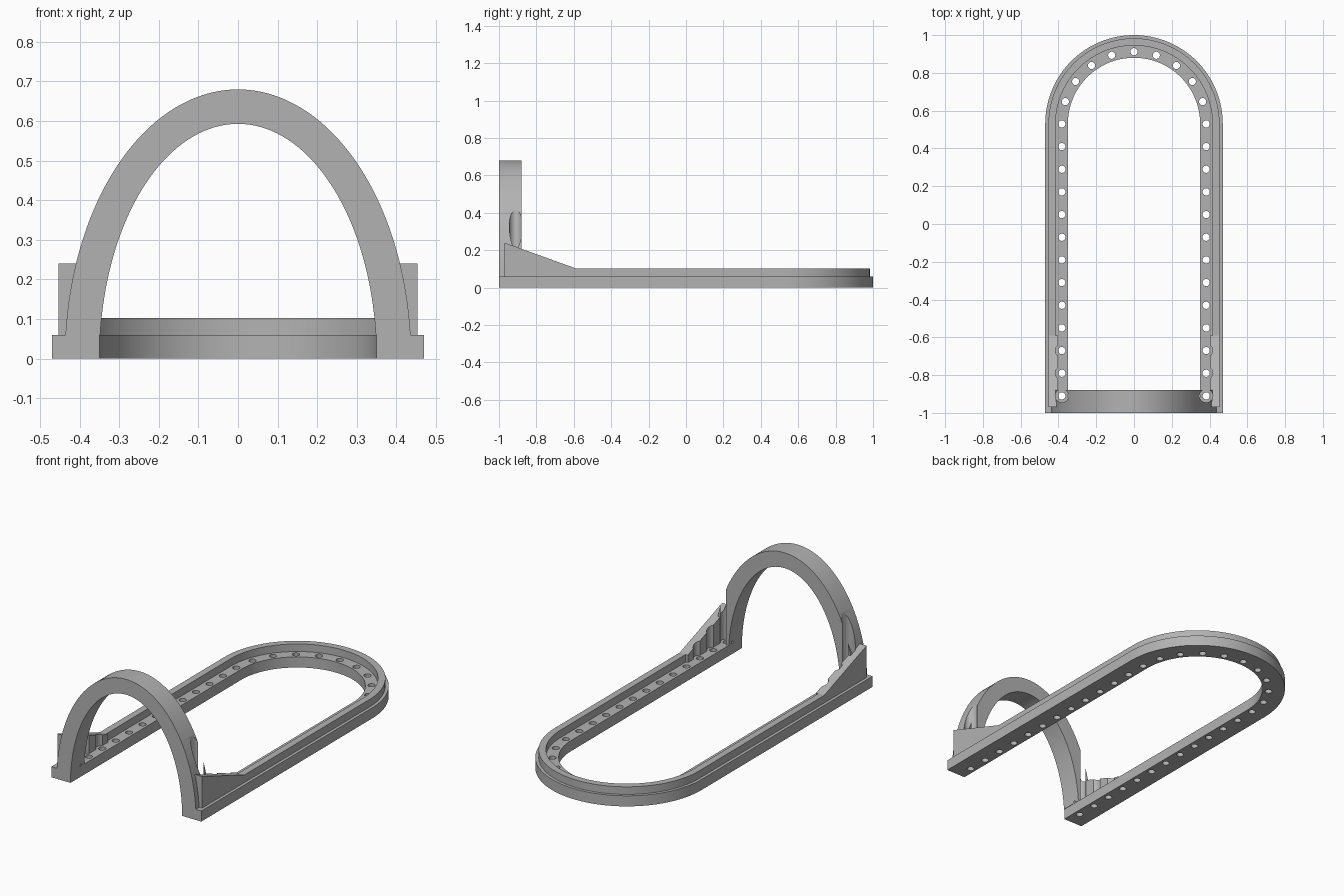
import bpy
import bmesh
from math import sin, cos, pi, asin, radians
from mathutils import Vector

cube = bpy.data.objects.get("Cube")
if cube:
    bpy.data.objects.remove(cube, do_unlink=True)

FRONT, BEND = -1.0, 0.53        # straight ends and centre of the rounded end
FLOOR = 0.06                    # frame thickness
BOLT_X = 0.382

grey = bpy.data.materials.new("plain_grey")
grey.use_nodes = True
grey.diffuse_color = (0.45, 0.45, 0.45, 1)
grey.node_tree.nodes["Principled BSDF"].inputs["Base Color"].default_value = (0.45, 0.45, 0.45, 1)


def finish(name, bm):
    bmesh.ops.recalc_face_normals(bm, faces=bm.faces)
    mesh = bpy.data.meshes.new(name)
    bm.to_mesh(mesh)
    bm.free()
    mesh.materials.append(grey)
    obj = bpy.data.objects.new(name, mesh)
    bpy.context.collection.objects.link(obj)
    return obj


def extrude(bm, offset):
    """Thicken every face of a flat sheet into a solid."""
    geom = bmesh.ops.extrude_face_region(bm, geom=bm.faces[:], use_keep_orig=True)["geom"]
    verts = [v for v in geom if isinstance(v, bmesh.types.BMVert)]
    bmesh.ops.translate(bm, verts=verts, vec=offset)


def band(name, outer, inner, offset):
    """Solid strip between two matching open paths."""
    bm = bmesh.new()
    a = [bm.verts.new(p) for p in outer]
    b = [bm.verts.new(p) for p in inner]
    for i in range(len(a) - 1):
        bm.faces.new((a[i], a[i + 1], b[i + 1], b[i]))
    extrude(bm, offset)
    return finish(name, bm)


def u_path(radius, start, z, steps=64):
    arc = [Vector((radius * cos(pi * i / steps), BEND + radius * sin(pi * i / steps), z))
           for i in range(steps + 1)]
    return [Vector((radius, start, z))] + arc + [Vector((-radius, start, z))]


def arch_path(a, b, steps=72):
    t0 = asin(FLOOR / b)
    angles = [t0 + (pi - 2 * t0) * i / steps for i in range(steps + 1)]
    return [Vector((a * cos(t), FRONT, b * sin(t))) for t in angles]


def pins(name, places, radius, low, high):
    bm = bmesh.new()
    for x, y in places:
        made = bmesh.ops.create_cone(bm, cap_ends=True, segments=32, radius1=radius,
                                     radius2=radius, depth=high - low)
        bmesh.ops.translate(bm, verts=made["verts"], vec=(x, y, (low + high) / 2))
    obj = finish(name, bm)
    obj.hide_render = True
    return obj


def cut(obj, cutter):
    mod = obj.modifiers.new("cut", "BOOLEAN")
    mod.operation = "DIFFERENCE"
    mod.solver = "EXACT"
    mod.object = cutter
    bpy.context.view_layer.objects.active = obj
    bpy.ops.object.modifier_apply(modifier=mod.name)


# U-shaped base frame and its raised rim
frame = band("base_frame", u_path(0.47, FRONT, 0), u_path(0.35, FRONT, 0), (0, 0, FLOOR))
rim = band("raised_rim", u_path(0.453, -0.59, FLOOR), u_path(0.415, -0.59, FLOOR), (0, 0, 0.043))

# Elliptical front arch
arch = band("front_arch", arch_path(0.4375, 0.68), arch_path(0.35, 0.593), (0, 0.12, 0))

# Sloped gussets behind the arch
gussets = []
for side, name in ((1, "left_gusset"), (-1, "right_gusset")):
    bm = bmesh.new()
    profile = [(-0.97, FLOOR), (-0.59, FLOOR), (-0.59, 0.103), (-0.97, 0.24)]
    bm.faces.new([bm.verts.new((side * 0.402, y, z)) for y, z in profile])
    extrude(bm, (side * 0.051, 0, 0))
    gussets.append(finish(name, bm))

# Bolt holes along both sides and round the end
holes = [(s * BOLT_X, BEND - 0.12 * i) for s in (1, -1) for i in range(13)]
holes += [(BOLT_X * cos(radians(a)), BEND + BOLT_X * sin(radians(a))) for a in range(18, 180, 18)]
hole_pins = pins("hole_cutter", holes, 0.019, -0.05, 0.1)
cut(frame, hole_pins)

# Round clearances for the bolt heads in the arch and gussets
heads = [p for p in holes if p[1] < -0.6]
head_pins = pins("clearance_cutter", heads, 0.035, 0.03, 0.6)
for part in [arch] + gussets:
    cut(part, head_pins)

for cutter in (hole_pins, head_pins):
    bpy.data.objects.remove(cutter, do_unlink=True)

# Smooth curved walls, crisp edges
bpy.ops.object.select_all(action="DESELECT")
for part in [frame, rim, arch] + gussets:
    part.select_set(True)
    bpy.context.view_layer.objects.active = part
bpy.ops.object.shade_smooth_by_angle(angle=radians(30))
